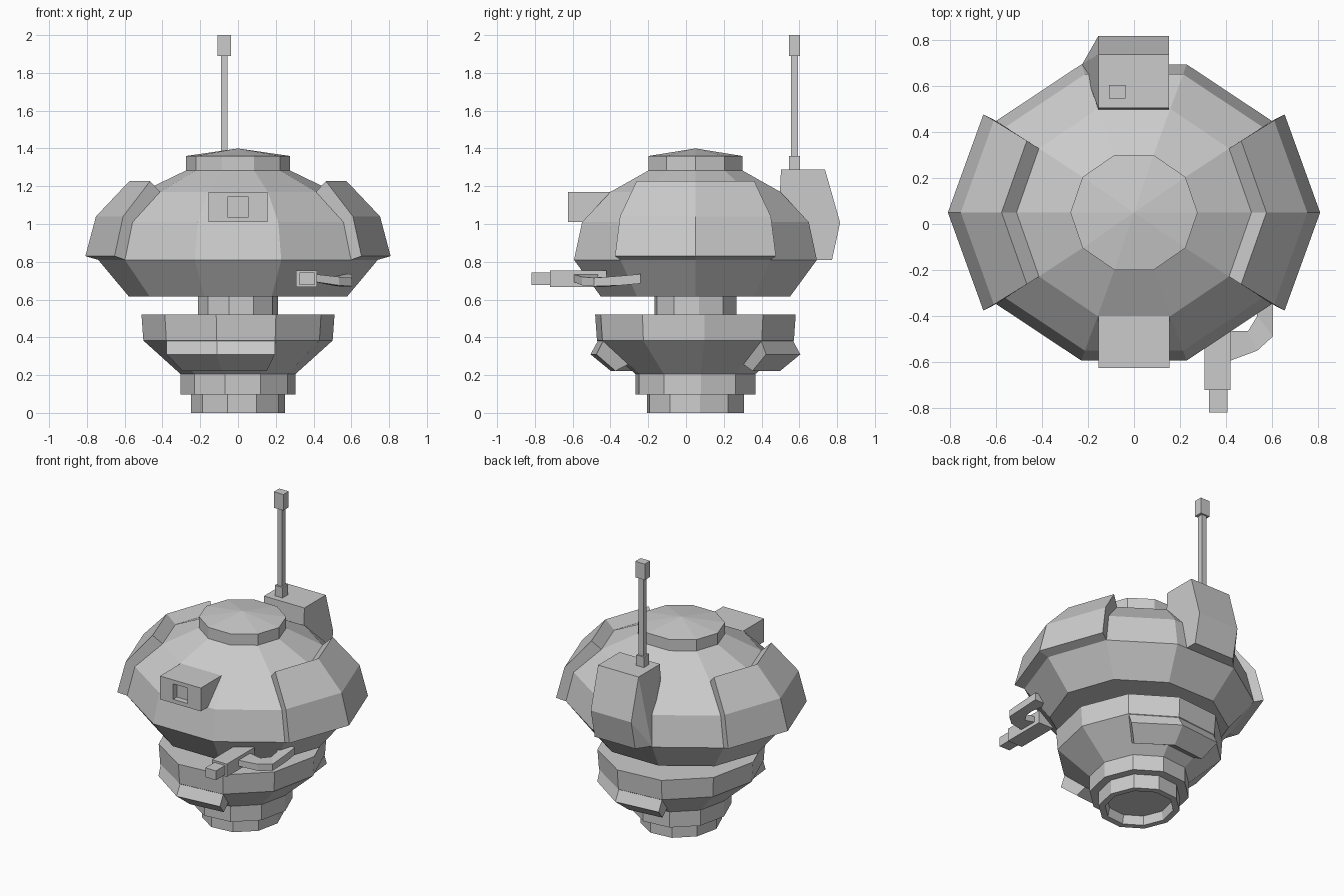
import bpy, bmesh
from math import cos, sin, radians
from mathutils import Vector

if "Cube" in bpy.data.objects:
    bpy.data.objects.remove(bpy.data.objects["Cube"])

CY = 0.05  # turret axis in y


def finish(bm, name):
    bmesh.ops.remove_doubles(bm, verts=bm.verts, dist=1e-5)
    bmesh.ops.recalc_face_normals(bm, faces=bm.faces)
    me = bpy.data.meshes.new(name)
    bm.to_mesh(me)
    bm.free()
    ob = bpy.data.objects.new(name, me)
    bpy.context.collection.objects.link(ob)
    return ob


def loft(name, loops, cap=True):
    """Join closed loops of points one after another."""
    bm = bmesh.new()
    rings = [[bm.verts.new(p) for p in lp] for lp in loops]
    for a, b in zip(rings, rings[1:]):
        n = len(a)
        for i in range(n):
            bm.faces.new((a[i], a[(i + 1) % n], b[(i + 1) % n], b[i]))
    if cap:
        bm.faces.new(rings[0])
        bm.faces.new(rings[-1])
    return finish(bm, name)


def polar(p, deg):
    rx, ry, z = p
    return Vector((rx * cos(radians(deg)), CY + ry * sin(radians(deg)), z))


def lathe(name, profile, turn=0):
    return loft(name, [[polar(p, turn + 36 * i) for i in range(10)] for p in profile], cap=False)


def sector(name, section, angles):
    return loft(name, [[polar(p, a) for p in section] for a in angles])


def box(name, x, y, z):
    loops = [[(x[0], yy, z[0]), (x[1], yy, z[0]), (x[1], yy, z[1]), (x[0], yy, z[1])] for yy in y]
    return loft(name, loops)


# ten-sided dome with shallow pointed cap
lathe("dome", [(0, 0, .615), (.577, .526, .615), (.74, .676, .81), (.69, .631, 1.01),
               (.51, .473, 1.17), (.276, .262, 1.283), (.276, .262, 1.36), (0, 0, 1.40)])

# neck, bowl and stepped foot with a hollow underside
lathe("neck_bowl_and_foot", [(.212, .222, .62), (.212, .222, .52), (.513, .545, .52), (.503, .535, .383),
                             (.305, .325, .205), (.305, .325, .098), (.25, .264, .098), (.25, .264, 0),
                             (.21, .222, 0), (.20, .21, .06), (0, 0, .06)], turn=5)

# raised armour panels on both sides of the dome
armour = [(.74, .676, .81), (.808, .725, .83), (.752, .68, 1.04),
          (.575, .53, 1.227), (.51, .473, 1.17), (.69, .631, 1.01)]
for side, mid in (("right", 0), ("left", 180)):
    sector(side + "_armour_panel", armour, (mid - 36, mid, mid + 36))

# plates under the bowl, front and back
plate = [(.50, .53, .382), (.50, .57, .31), (.39, .46, .222), (.36, .385, .258)]
for side, start in (("front", -139), ("back", 41)):
    sector(side + "_bowl_plate", plate, (start, start + 36, start + 72))

# front sensor housing with square recess
bm = bmesh.new()
bmesh.ops.create_cube(bm, size=1)
for v in bm.verts:
    v.co = (v.co.x * .31, -.4875 + v.co.y * .275, 1.09 + v.co.z * .16)
front = min(bm.faces, key=lambda f: f.calc_center_median().y)
bmesh.ops.inset_region(bm, faces=[front], thickness=.02)
for v in front.verts:
    v.co.x = .055 if v.co.x > 0 else -.055
    v.co.z = 1.143 if v.co.z > 1.09 else 1.037
hole = bmesh.ops.extrude_discrete_faces(bm, faces=[front])["faces"][0]
bmesh.ops.translate(bm, verts=list(hole.verts), vec=(0, .04, 0))
finish(bm, "front_sensor")

# back housing with one flared lower corner
bm = bmesh.new()
for y, z in ((.503, 1.288), (.736, 1.288), (.816, 1.007), (.773, .81), (.48, .81)):
    for x in (-.155, .152):
        bm.verts.new((x, y, z))
bm.verts.new((-.225, .693, .815))
bmesh.ops.convex_hull(bm, input=bm.verts)
bmesh.ops.dissolve_limit(bm, angle_limit=.01, verts=bm.verts, edges=bm.edges)
finish(bm, "back_housing")

# antenna
for name, r, z0, z1 in (("antenna_base", .029, 1.28, 1.36), ("antenna_rod", .018, 1.36, 1.89),
                        ("antenna_tip", .036, 1.89, 2.0)):
    ry = min(r, .029)
    box(name, (-.073 - r, -.073 + r), (.574 - ry, .574 + ry), (z0, z1))

# side gun and its bent arm
box("gun_body", (.306, .419), (-.72, -.42), (.667, .755))
box("gun_muzzle", (.325, .405), (-.818, -.71), (.678, .742))
arm = [((.40, -.60), (.40, -.465), .695, .735), ((.535, -.55), (.495, -.465), .675, .72),
       ((.604, -.487), (.535, -.40), .67, .715), ((.604, -.35), (.535, -.35), .675, .725),
       ((.60, -.24), (.50, -.24), .685, .735)]
loft("gun_arm", [[(*a, lo), (*b, lo), (*b, hi), (*a, hi)] for a, b, lo, hi in arm])
